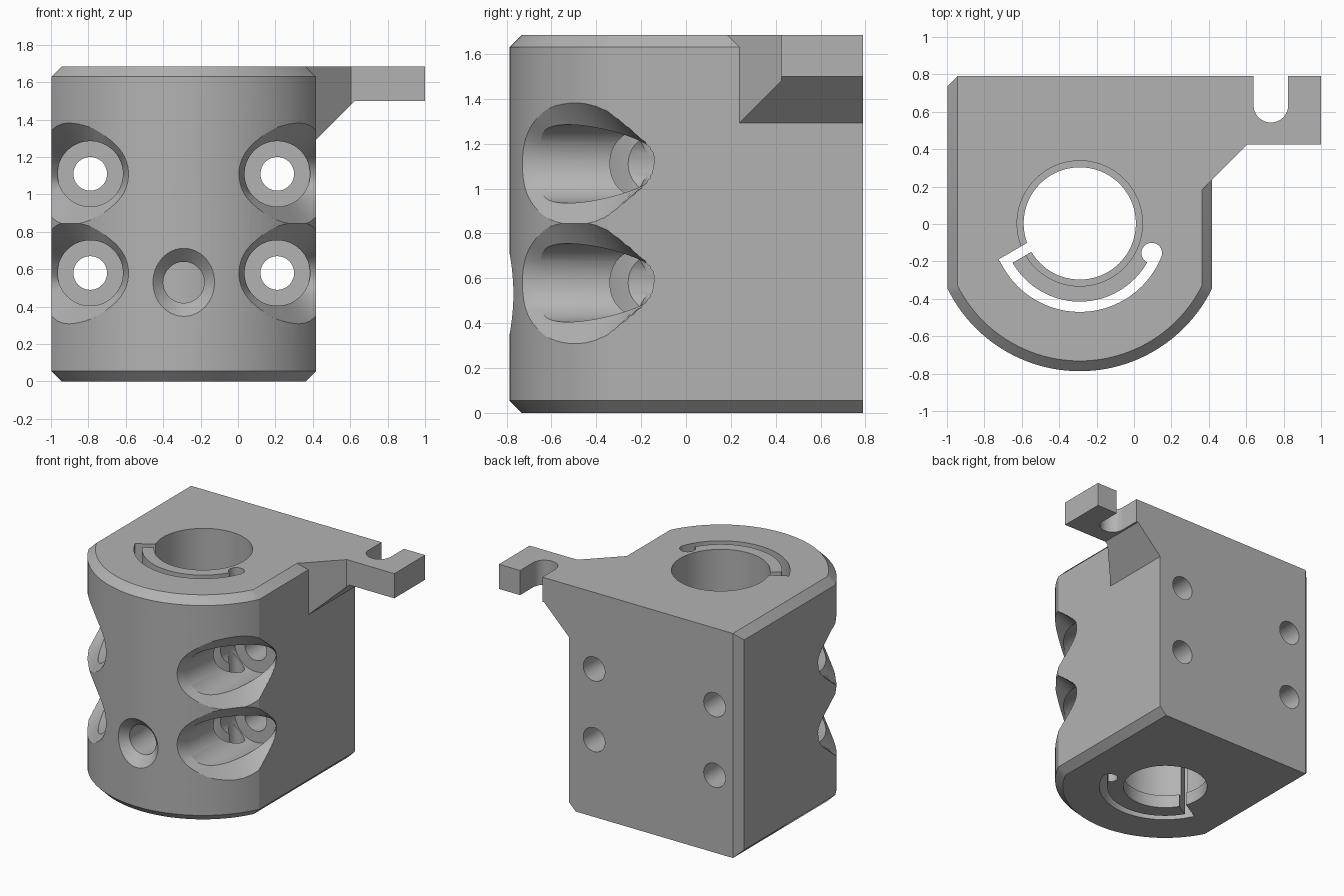
import bpy, bmesh
from math import cos, sin, pi, radians, sqrt

cube = bpy.data.objects.get("Cube")
if cube:
    bpy.data.objects.remove(cube, do_unlink=True)

CX = -0.29            # axis of the main bore
TOP, BACK, BEV = 1.685, 0.79, 0.055
R_BODY, HALF = 0.787, 0.7075

grey = bpy.data.materials.new("machined_grey")
grey.use_nodes = True
colour = (0.45, 0.45, 0.45, 1)
grey.diffuse_color = colour
grey.node_tree.nodes["Principled BSDF"].inputs["Base Color"].default_value = colour


def loft(name, rings):
    """Closed solid through rings that have equal point counts."""
    bm = bmesh.new()
    loops = [[bm.verts.new(p) for p in ring] for ring in rings]
    n = len(loops[0])
    for a, b in zip(loops, loops[1:]):
        for i in range(n):
            j = (i + 1) % n
            bm.faces.new((a[i], a[j], b[j], b[i]))
    bm.faces.new(loops[0])
    bm.faces.new(loops[-1])
    bmesh.ops.remove_doubles(bm, verts=bm.verts, dist=1e-5)
    bmesh.ops.recalc_face_normals(bm, faces=bm.faces)
    mesh = bpy.data.meshes.new(name)
    bm.to_mesh(mesh)
    bm.free()
    mesh.materials.append(grey)
    obj = bpy.data.objects.new(name, mesh)
    bpy.context.collection.objects.link(obj)
    return obj


def prism_z(name, pts, z0, z1):
    return loft(name, [[(x, y, z) for x, y in pts] for z in (z0, z1)])


def circle(x, y, r, n=64):
    return [(x + r * cos(2 * pi * i / n), y + r * sin(2 * pi * i / n)) for i in range(n)]


def turned_y(name, x, z, steps, n=48):
    """Round solid along y; steps are (y, radius)."""
    return loft(name, [[(px, y, pz) for px, pz in circle(x, z, r, n)] for y, r in steps])


def combine(target, tool, operation="DIFFERENCE"):
    mod = target.modifiers.new(tool.name, "BOOLEAN")
    mod.operation, mod.solver, mod.object = operation, "EXACT", tool
    bpy.context.view_layer.objects.active = target
    bpy.ops.object.modifier_apply(modifier=mod.name)
    bpy.data.objects.remove(tool, do_unlink=True)


# Body: rounded front, flat back, chamfered top and bottom rims
def outline(inset):
    half, r = HALF - inset, R_BODY - inset
    a = pi / 2 - math_angle(half, r)
    arc = [(CX + r * cos(t), r * sin(t)) for t in
           (-pi + a + (pi - 2 * a) * i / 48 for i in range(49))]
    corner_y = BACK if inset else BACK - BEV
    return [(CX + half, BACK), (CX - HALF + BEV, BACK), (CX - half, corner_y)] + arc


def math_angle(half, r):
    from math import asin
    return asin(half / r)


levels = ((0, BEV), (BEV, 0), (TOP - BEV, 0), (TOP, BEV))
body = loft("clamp_block", [[(x, y, z) for x, y in outline(d)] for z, d in levels])

# Side ear with sloped gusset and open slot
ear = prism_z("mounting_ear", [(0.3, 0.12), (0.605, 0.425), (1, 0.425), (1, BACK), (0.3, BACK)],
              1.2, TOP)
under = [(0.1, 0.975), (0.625, 1.5), (1.1, 1.5), (1.1, 0.9), (0.1, 0.9)]
combine(ear, loft("ear_underside", [[(x, y, z) for x, z in under] for y in (-0.2, 1)]))
notch = [(0.8245, 1), (0.6395, 1)] + [
    (0.732 + 0.0925 * cos(t), 0.635 + 0.0925 * sin(t))
    for t in (pi + pi * i / 24 for i in range(25))]
combine(ear, prism_z("ear_notch", notch, 1, 2))
combine(body, ear, "UNION")

# Main bore with a narrow lip at the bottom
combine(body, prism_z("lip_bore", circle(CX, 0.003, 0.3, 96), -0.1, 2))
combine(body, prism_z("main_bore", circle(CX, 0.003, 0.335, 96), 0.1, 2))

# Curved clamping slot, its radial slit and the relief hole at its end
START, END = radians(-22), radians(-150)


def polar(r, a, side=0):
    return (CX + r * cos(a) + side * sin(a), r * sin(a) - side * cos(a))


angles = [START + (END - START) * i / 40 for i in range(41)]
slot = [polar(0.47, a) for a in angles]
slot += [polar(0.47, END, -0.053), polar(0.2, END, -0.053), polar(0.2, END)]
slot = [p for p in slot] + [polar(0.415, a) for a in reversed(angles)]
# the slit lies on the rear side of its radial line
side_x, side_y = sin(END), -cos(END)
for i, r in ((41, 0.47), (42, 0.2)):
    slot[i] = (CX + r * cos(END) + 0.053 * side_x, r * sin(END) + 0.053 * side_y)
combine(body, prism_z("clamp_slot", slot, -0.1, 2))
combine(body, prism_z("relief_hole", circle(*polar(0.415, START), 0.055, 32), -0.1, 2))


# Screw pockets: round counterbore with a flared mouth breaking out sideways
def pocket(side, z, n=64):
    rings = [[], [], [], []]
    for i in range(n):
        a = 2 * pi * i / n
        c, s = cos(a), sin(a)
        k = (1 + c) / 2
        y_in = -0.645 - 0.085 * k + 0.63 * k * k
        y_out = -0.73 + 0.01 * k + 0.58 * k * k
        r_in = 0.175
        r_out = 0.205 + 0.017 * s * s + 0.25 * max(0, c) ** 3 * s * s
        r_far = r_in + 2.2 * (r_out - r_in)
        y_far = y_in + 2.2 * (y_out - y_in)
        steps = ((r_in, -0.09), (r_in, y_in), (r_far, y_far), (r_far, -0.95))
        for ring, (r, y) in zip(rings, steps):
            ring.append((CX + side * (0.5 + r * c), y, z + r * s))
    return loft("screw_pocket", rings)


for side in (-1, 1):
    for z in (0.58, 1.11):
        combine(body, pocket(side, z))
        combine(body, turned_y("screw_hole", CX + side * 0.5, z, ((-1, 0.09), (1, 0.09))))

# Countersunk set screw hole in the front, ending in the slot
combine(body, turned_y("set_screw_hole", CX, 0.53,
                       ((-0.9, 0.295), (-0.715, 0.11), (-0.44, 0.11))))

# Smooth curved walls, crisp edges
bpy.ops.object.select_all(action="DESELECT")
body.select_set(True)
bpy.context.view_layer.objects.active = body
bpy.ops.object.shade_smooth_by_angle(angle=radians(25))
